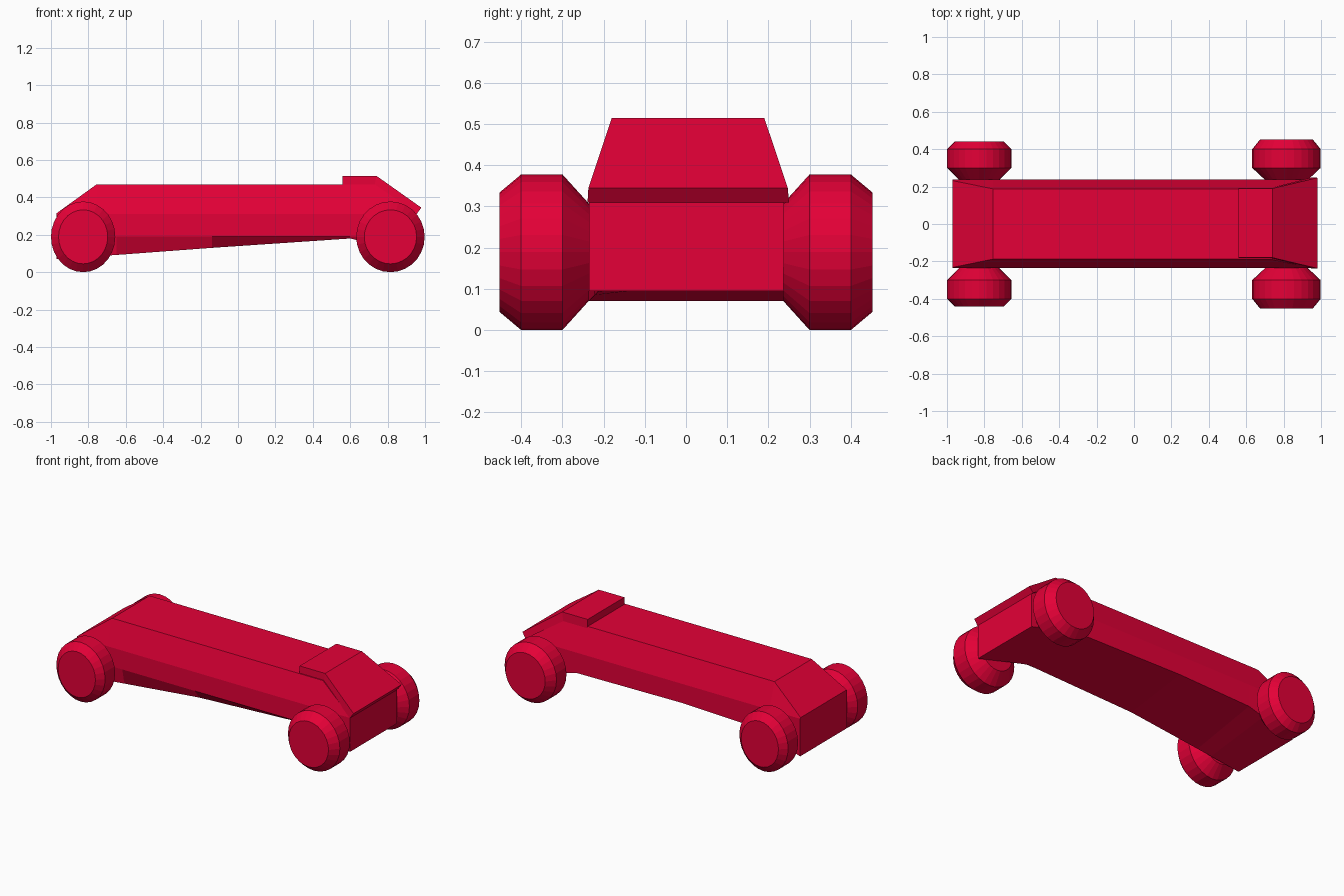
import bpy
from math import sin, cos, pi

if "Cube" in bpy.data.objects:
    bpy.data.objects.remove(bpy.data.objects["Cube"])

red = bpy.data.materials.new("red_paint")
red.diffuse_color = (0.78, 0.0, 0.038, 1)
red.use_nodes = True
red.node_tree.nodes["Principled BSDF"].inputs["Base Color"].default_value = red.diffuse_color


def loft(name, rings):
    """Join closed rings of equal length into a capped flat-shaded solid."""
    n = len(rings[0])
    verts = [p for r in rings for p in r]
    faces = [(k * n + i, k * n + (i + 1) % n, (k + 1) * n + (i + 1) % n, (k + 1) * n + i)
             for k in range(len(rings) - 1) for i in range(n)]
    faces += [tuple(reversed(range(n))), tuple(range(len(verts) - n, len(verts)))]
    me = bpy.data.meshes.new(name)
    me.from_pydata(verts, [], faces)
    me.validate()
    me.materials.append(red)
    ob = bpy.data.objects.new(name, me)
    bpy.context.collection.objects.link(ob)
    bpy.context.view_layer.objects.active = ob
    bpy.ops.object.mode_set(mode='EDIT')
    bpy.ops.mesh.select_all(action='SELECT')
    bpy.ops.mesh.normals_make_consistent(inside=False)
    bpy.ops.object.mode_set(mode='OBJECT')
    return ob


# Main body: x, back floor z, front floor half width, front floor z, top half width, top z
# (the floor is twisted: its front left part hangs lower than its back edge)
body = [(-0.97, 0.07, 0.236, 0.07, 0.232, 0.315),
        (-0.755, 0.14, 0.222, 0.085, 0.188, 0.47),
        (-0.65, 0.17, 0.215, 0.092, 0.188, 0.47),
        (-0.14, 0.188, 0.19, 0.13, 0.188, 0.47),
        (0.60, 0.18, 0.22, 0.18, 0.188, 0.47),
        (0.73, 0.15, 0.225, 0.15, 0.188, 0.47),
        (0.955, 0.095, 0.236, 0.095, 0.235, 0.315)]
loft("body", [[(x, 0.237, zb), (x, 0.238, 0.31), (x, tw, tz),
               (x, -tw, tz), (x, -0.236, 0.31), (x, -0.236, 0.19), (x, -fw, zf)]
              for x, zb, fw, zf, tw, tz in body])

# Raised hood plate draped over the nose: x bottom/top, half width, z bottom/top
hood = [(0.56, 0.56, 0.184, 0.46, 0.515),
        (0.73, 0.74, 0.184, 0.46, 0.515),
        (0.955, 0.98, 0.241, 0.31, 0.345)]
loft("hood", [[(xb, w + 0.009, zb), (xt, w + 0.006, zt), (xt, -w + 0.004, zt), (xb, -w + 0.002, zb)]
              for xb, xt, w, zb, zt in hood])


# Wheels: barrel profile along y, chamfered on both rims
def wheel(name, x, rx, side, outer):
    profile = [(0.235, 0.62), (0.30, 1), (0.40, 1), (outer, 0.765)]
    n = 28
    rings = [[(x + rx * r * cos(2 * pi * i / n), side * y, 0.189 + 0.189 * r * sin(2 * pi * i / n))
              for i in range(n)] for y, r in profile]
    loft(name, rings)


for side, label in ((-1, "front"), (1, "back")):
    wheel(label + "_left_wheel", -0.828, 0.172, side, 0.44)
    wheel(label + "_right_wheel", 0.815, 0.183, side, 0.453)
